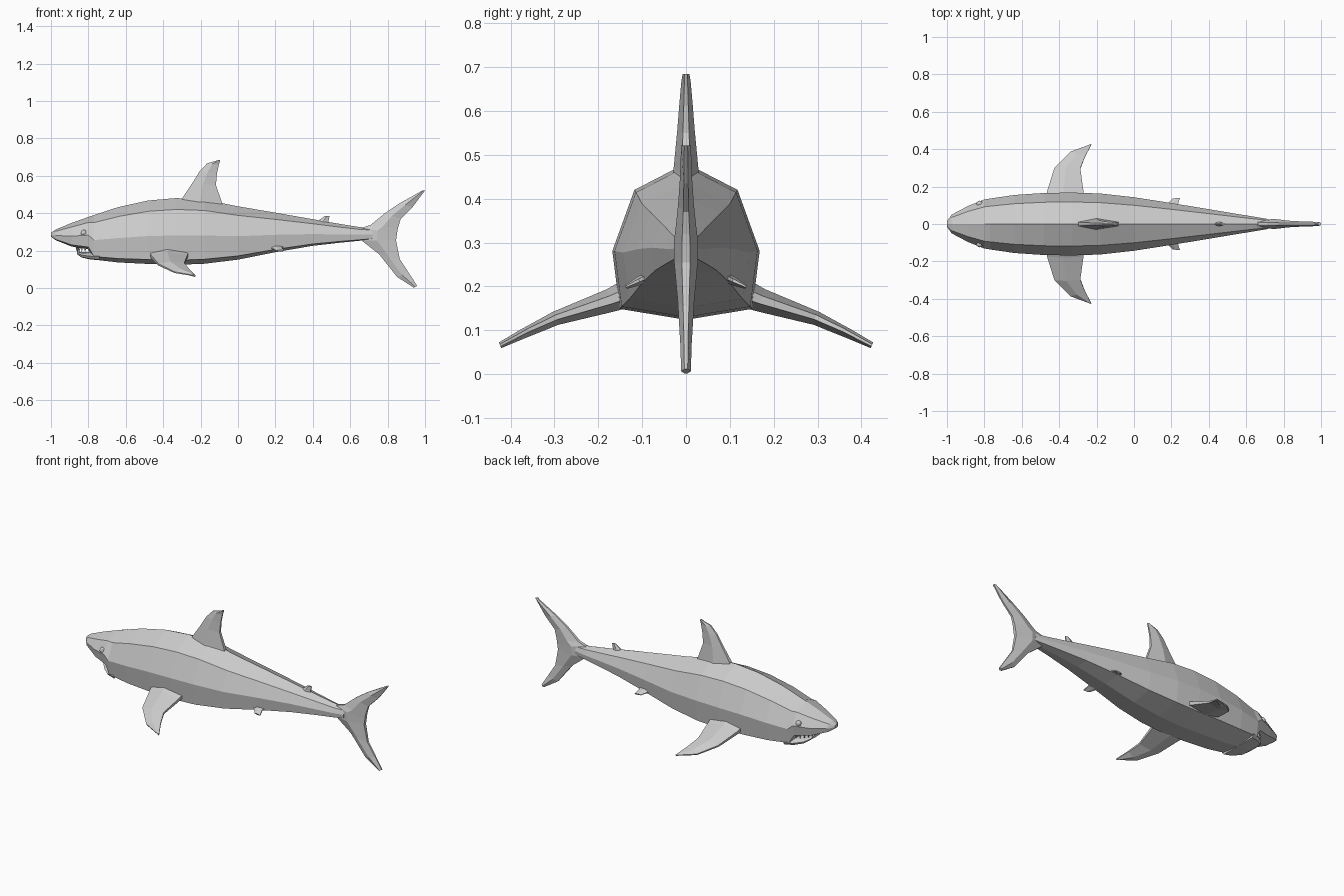
import bpy, bmesh, math
from mathutils import Vector


def skin(name, rings):
    """Join closed rings of equal length into a capped, flat-faced solid."""
    bm = bmesh.new()
    rows = [[bm.verts.new(p) for p in ring] for ring in rings]
    n = len(rows[0])
    for a, b in zip(rows, rows[1:]):
        for i in range(n):
            j = (i + 1) % n
            bm.faces.new((a[i], a[j], b[j], b[i]))
    bm.faces.new(rows[0])
    bm.faces.new(rows[-1])
    bmesh.ops.recalc_face_normals(bm, faces=bm.faces)
    mesh = bpy.data.meshes.new(name)
    bm.to_mesh(mesh)
    bm.free()
    obj = bpy.data.objects.new(name, mesh)
    bpy.context.collection.objects.link(obj)
    return obj


def body_ring(x, top, bottom, w):
    """Eight-sided cross-section: ridge, shoulder, flank, belly edge, keel."""
    h = top - bottom
    half = [(0, 1), (0.7, 0.83), (1, 0.44), (0.9, 0.07), (0, 0)]
    pts = half + [(-y, z) for y, z in reversed(half[1:-1])]
    return [(x, y * w, bottom + z * h) for y, z in pts]


def fin(name, stations, normal):
    """Six-sided fin section at each (leading, trailing, half thickness)."""
    n = Vector(normal).normalized()
    rings = []
    for lead, trail, t in stations:
        a, c = Vector(lead), Vector(trail)
        m = a.lerp(c, 0.45)
        rings.append([a + n * t * .35, m + n * t, c + n * t * .35,
                      c - n * t * .35, m - n * t, a - n * t * .35])
    return skin(name, rings)


def mirror_y(obj):
    mod = obj.modifiers.new("Mirror", 'MIRROR')
    mod.use_axis = (False, True, False)


# Body: x, top, bottom, half width
skin("body", [body_ring(*s) for s in [
    (-1.0, .295, .275, .015), (-.975, .313, .256, .05), (-.89, .348, .222, .095),
    (-.80, .38, .207, .131), (-.77, .39, .152, .136), (-.64, .433, .137, .155),
    (-.48, .468, .129, .166), (-.33, .481, .124, .168), (-.18, .473, .13, .163),
    (0, .437, .152, .143), (.2, .403, .192, .112), (.4, .368, .226, .079),
    (.55, .342, .243, .054), (.65, .326, .253, .038), (.72, .32, .26, .026)]])

# Lower jaw
skin("lower_jaw", [body_ring(*s) for s in [
    (-.862, .196, .182, .045), (-.835, .192, .163, .082),
    (-.79, .192, .153, .118), (-.74, .195, .149, .135)]])

# Upper teeth, set around the jaw arc
for i in range(11):
    a = math.radians(-75 + 15 * i)
    bpy.ops.mesh.primitive_cone_add(
        vertices=4, radius1=.009, radius2=0, depth=.026,
        location=(-.775 - .085 * math.cos(a), .095 * math.sin(a), .205),
        rotation=(math.pi, 0, a))
    bpy.context.object.name = "tooth"

# Eyes
for s in (-1, 1):
    bpy.ops.mesh.primitive_uv_sphere_add(
        segments=10, ring_count=6, radius=.017, location=(-.825, s * .108, .295))
    bpy.context.object.name = "eye"

# Dorsal fins
fin("dorsal_fin", [
    ((-.31, 0, .44), (-.07, 0, .42), .034), ((-.295, 0, .485), (-.085, 0, .455), .028),
    ((-.245, 0, .56), (-.118, 0, .55), .02), ((-.205, 0, .625), (-.113, 0, .61), .015),
    ((-.165, 0, .667), (-.102, 0, .66), .011), ((-.105, 0, .684), (-.095, 0, .684), .008)],
    (0, 1, 0))
fin("second_dorsal_fin", [
    ((.42, 0, .34), (.485, 0, .335), .014), ((.435, 0, .365), (.484, 0, .358), .011),
    ((.465, 0, .386), (.49, 0, .386), .006)], (0, 1, 0))

# Pectoral fins
mirror_y(fin("pectoral_fins", [
    ((-.475, .12, .19), (-.26, .12, .19), .034), ((-.465, .17, .168), (-.27, .17, .17), .027),
    ((-.425, .30, .125), (-.287, .295, .13), .016), ((-.34, .385, .084), (-.262, .36, .1), .011),
    ((-.235, .424, .066), (-.228, .424, .066), .007)], (0, .38, .92)))

# Pelvic fins
mirror_y(fin("pelvic_fins", [
    ((.16, .07, .226), (.25, .07, .23), .013), ((.18, .107, .212), (.235, .107, .214), .01),
    ((.205, .134, .2), (.245, .138, .199), .005)], (0, .42, .9)))

# Tail fin, lower tip to upper tip
fin("tail_fin", [
    ((.94, 0, .002), (.958, 0, .012), .011), ((.85, 0, .06), (.914, 0, .08), .013),
    ((.755, 0, .18), (.865, 0, .155), .019), ((.66, 0, .255), (.845, 0, .255), .027),
    ((.66, 0, .322), (.85, 0, .29), .027), ((.71, 0, .338), (.855, 0, .32), .024),
    ((.785, 0, .4), (.87, 0, .37), .018), ((.86, 0, .451), (.935, 0, .435), .014),
    ((.985, 0, .521), (1.0, 0, .522), .011)], (0, 1, 0))
